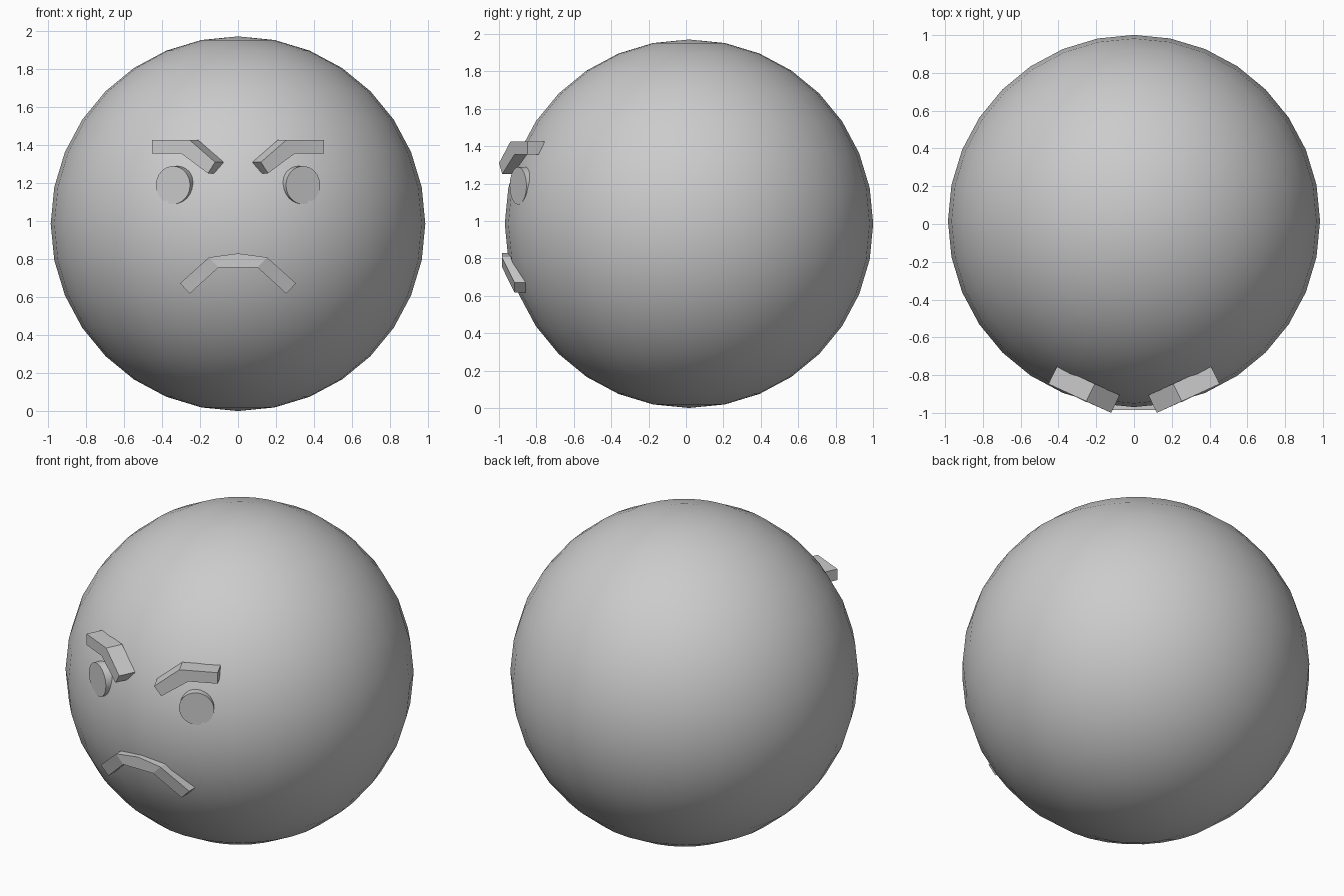
import bpy, bmesh, math
from mathutils import Vector

if "Cube" in bpy.data.objects:
    bpy.data.objects.remove(bpy.data.objects["Cube"])

R = 0.985
CY, CZ = 0.016, 0.985
TILT = math.radians(26.5)


def slab(name, front, back):
    """Solid from a front outline of 3D points pushed along a vector."""
    bm = bmesh.new()
    f = bm.faces.new([bm.verts.new(p) for p in front])
    res = bmesh.ops.extrude_face_region(bm, geom=[f], use_keep_orig=True)
    vs = [g for g in res["geom"] if isinstance(g, bmesh.types.BMVert)]
    bmesh.ops.translate(bm, vec=Vector(back), verts=vs)
    bmesh.ops.recalc_face_normals(bm, faces=bm.faces)
    bmesh.ops.triangulate(bm, faces=[f for f in bm.faces if len(f.verts) > 4])
    mesh = bpy.data.meshes.new(name)
    bm.to_mesh(mesh)
    bm.free()
    ob = bpy.data.objects.new(name, mesh)
    bpy.context.collection.objects.link(ob)
    return ob


# Round head
bpy.ops.mesh.primitive_uv_sphere_add(segments=32, ring_count=16, radius=R, location=(0, CY, CZ))
head = bpy.context.object
head.name = "head"
bpy.ops.object.shade_smooth()

# Bent eyebrow outline in the front view (x, z), for the right side
brow = [(0.453, 1.355), (0.453, 1.424), (0.253, 1.424),
        (0.121, 1.309), (0.158, 1.250), (0.300, 1.355)]

for side, s in (("left", -1), ("right", 1)):
    # Eye disc, turned outward
    depth = 0.10
    n = Vector((s * math.sin(TILT), -math.cos(TILT), 0))
    centre = Vector((s * 0.342, -0.898, 1.188)) - n * depth / 2
    bpy.ops.mesh.primitive_cylinder_add(vertices=32, radius=0.1, depth=depth, location=centre)
    eye = bpy.context.object
    eye.name = side + "_eye"
    eye.rotation_euler = n.to_track_quat('Z', 'Y').to_euler()
    bpy.ops.object.shade_smooth_by_angle(angle=math.radians(30))

    # Eyebrow, front plane turned outward
    pts = [(s * x, -0.847 - (0.453 - x) * 0.46, z) for x, z in brow]
    slab(side + "_eyebrow", pts, (-s * 0.045, 0.093, 0))

# Frowning mouth: flat middle, arms bending down and back
half = [(0.153, -0.985, 0.808), (0.305, -0.917, 0.671),
        (0.253, -0.917, 0.618), (0.103, -0.985, 0.755)]
outline = [(0, -0.985, 0.829)] + half + [(-x, y, z) for x, y, z in reversed(half)]
slab("mouth", outline, (0, 0.09, 0))
